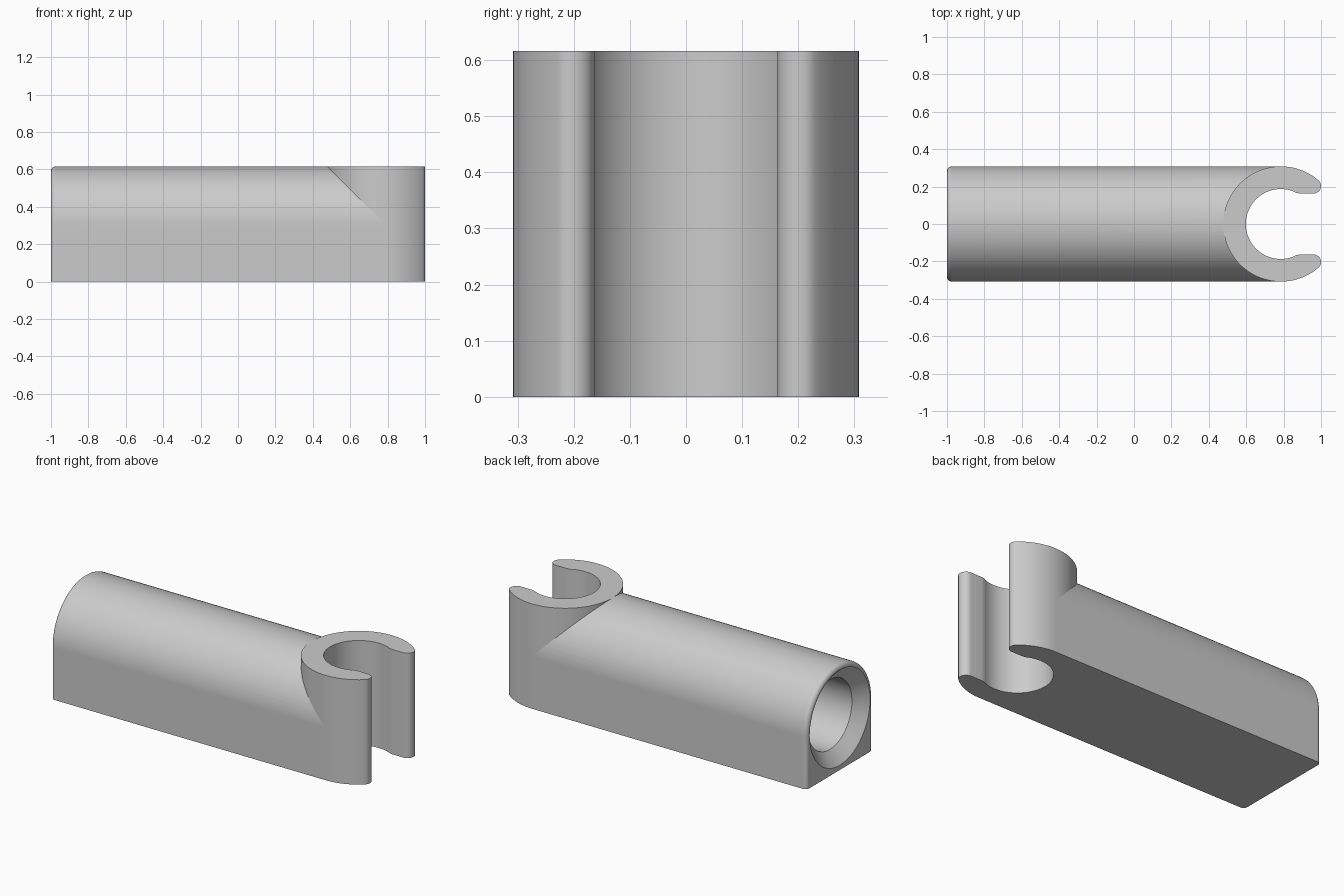
import bpy
import bmesh
from math import sin, cos, pi, radians, sqrt

cube = bpy.data.objects.get("Cube")
if cube:
    bpy.data.objects.remove(cube, do_unlink=True)

R = 0.308          # half width of the body and outer radius of the clip
CLIP_X = 0.785     # axis of the clip
TOP = 2 * R

grey = bpy.data.materials.new("light_grey")
grey.use_nodes = True
grey.diffuse_color = (0.6, 0.6, 0.6, 1)
grey.node_tree.nodes["Principled BSDF"].inputs["Base Color"].default_value = (0.6, 0.6, 0.6, 1)


def loft(name, rings):
    """Closed solid through rings of equal point count, capped at both ends."""
    bm = bmesh.new()
    loops = [[bm.verts.new(p) for p in ring] for ring in rings]
    n = len(loops[0])
    for a, b in zip(loops, loops[1:]):
        for i in range(n):
            j = (i + 1) % n
            bm.faces.new((a[i], a[j], b[j], b[i]))
    bm.faces.new(loops[0][::-1])
    bm.faces.new(loops[-1])
    bmesh.ops.recalc_face_normals(bm, faces=bm.faces)
    mesh = bpy.data.meshes.new(name)
    bm.to_mesh(mesh)
    bm.free()
    obj = bpy.data.objects.new(name, mesh)
    bpy.context.collection.objects.link(obj)
    mesh.materials.append(grey)
    return obj


def activate(obj):
    bpy.ops.object.select_all(action='DESELECT')
    obj.select_set(True)
    bpy.context.view_layer.objects.active = obj


def cut(obj, cutter):
    activate(obj)
    mod = obj.modifiers.new("cut", 'BOOLEAN')
    mod.operation = 'DIFFERENCE'
    mod.solver = 'EXACT'
    mod.object = cutter
    bpy.ops.object.modifier_apply(modifier=mod.name)
    bpy.data.objects.remove(cutter, do_unlink=True)


def finish(obj):
    activate(obj)
    bpy.ops.object.shade_smooth_by_angle(angle=radians(30))
    mod = obj.modifiers.new("clean_shading", 'WEIGHTED_NORMAL')
    mod.keep_sharp = True


def arc(cx, cy, r, start, end, steps):
    angles = [radians(start + (end - start) * i / steps) for i in range(steps + 1)]
    return [(cx + r * cos(a), cy + r * sin(a)) for a in angles]


def arch(x, inset):
    """Round-topped section with a flat base."""
    r = R - inset
    return [(x, r, 0)] + [(x, y, z) for y, z in arc(0, R, r, 0, 180, 48)] + [(x, -r, 0)]


def circle(x, r):
    return [(x, y, z) for y, z in arc(0, R, r, 0, 360, 64)[:-1]]


# Body: arched bar with a rounded rim at its open end
F = 0.025
rings = [arch(-1 + F * (1 - sin(t)), F * (1 - cos(t)))
         for t in [pi / 2 * (1 - i / 6) for i in range(7)]]
body = loft("arched_body", rings + [arch(CLIP_X, 0)])

# Countersunk socket in the open end
cut(body, loft("socket_cutter", [circle(-1.02, 0.3), circle(-1, 0.28),
                                 circle(-0.935, 0.205), circle(0.2, 0.205)]))

# Seat for the clip, kept just inside its outer wall
seat = arc(CLIP_X, 0, R - 0.01, 0, 360, 96)[:-1]
cut(body, loft("seat_cutter", [[(x, y, z) for x, y in seat] for z in (-0.1, TOP + 0.1)]))
finish(body)

# Clip: open ring with straight, round-tipped jaws
INNER, GAP, TIP = 0.187, 0.163, 0.04
tip_x, tip_y = 0.96, GAP + TIP
outer = arc(CLIP_X, 0, R, 180, 50, 52)
tip = arc(tip_x, tip_y, TIP, 38, -90, 12)
lip = arc(0.89, GAP - 0.07 + 0.14, 0.07, -90, -90, 1)[:1]
lip += [(0.875, GAP + 0.002), (0.86, GAP + 0.006)]
inner = arc(CLIP_X, 0, INNER, 66, 180, 40)
half = outer + tip + lip + inner
# The second jaw mirrors the first
other = [(x, -y) for x, y in half[::-1]]
profile = other[1:-1] + half
# Walk the outer wall from jaw to jaw, then return along the inner wall
k = len(outer) + len(tip) + len(lip)
upper_out, upper_in = half[:k], half[k:]
outline = ([(x, -y) for x, y in upper_out[:0:-1]] + upper_out + upper_in
           + [(x, -y) for x, y in upper_in[-2::-1]])
clip = loft("open_clip", [[(x, y, z) for x, y in outline] for z in (0, TOP)])
finish(clip)
bpy.ops.object.select_all(action='DESELECT')
